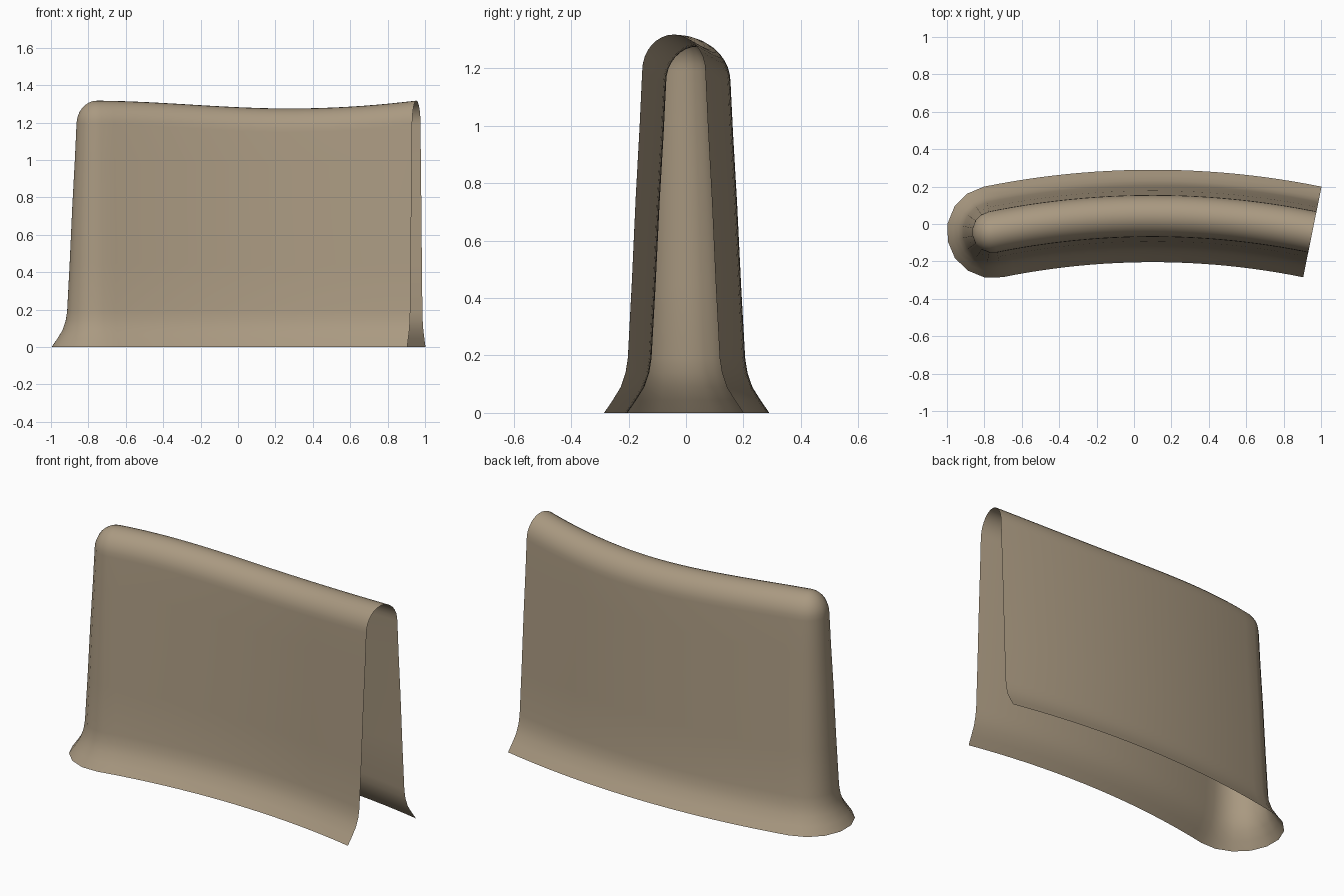
import bpy, bmesh, math
from mathutils import Vector

if "Cube" in bpy.data.objects:
    bpy.data.objects.remove(bpy.data.objects["Cube"])

# Curved wall: plan arc, end angle, arc centre
R, CX, CY = 4.3, 0.1, -4.257
A = math.radians(11.45)
STEPS, CAP = 24, 8
TOP, DIP, LOW_X = 1.317, 0.042, 0.27

# Half width and height of the cross-section: flared foot, tapered wall, round crest
profile = [(0.247, 0), (0.216, 0.045), (0.188, 0.09), (0.171, 0.14), (0.163, 0.19),
           (0.149, 0.45), (0.135, 0.75), (0.121, 1.0), (0.112, 1.19)]
for k in range(1, 9):
    t = k / 8 * math.pi / 2
    profile.append((0.112 * math.cos(t), 1.19 + (TOP - 1.19) * math.sin(t)))


def dip(x):
    """Sag of the crest along the wall."""
    if x > LOW_X:
        return DIP * (1 - min(1, (x - LOW_X) / 0.68) ** 2)
    t = max(0, min(1, (x + 0.78) / (LOW_X + 0.78)))
    return DIP * t * t * (3 - 2 * t)


def radial(a):
    return Vector((math.sin(a), math.cos(a), 0))


# Columns: back side, rounded left end, front side
columns = []
angles = [A - 2 * A * i / STEPS for i in range(STEPS + 1)]
for a in angles:
    columns.append((a, radial(a)))
for k in range(1, CAP):
    columns.append((-A, radial(-A - math.pi * k / CAP)))
for a in reversed(angles):
    columns.append((a, -radial(a)))

bm = bmesh.new()
grid = []
for a, d in columns:
    p = Vector((CX, CY, 0)) + radial(a) * R
    sag = dip(p.x)
    grid.append([bm.verts.new(p + d * w + Vector((0, 0, z - sag * max(0, min(1, (z - 0.2) / 0.99)))))
                 for w, z in profile])
for c, n in zip(grid, grid[1:]):
    for j in range(len(profile) - 1):
        bm.faces.new((c[j], n[j], n[j + 1], c[j + 1]))
bmesh.ops.remove_doubles(bm, verts=bm.verts, dist=0.0005)

mesh = bpy.data.meshes.new("curved_wall")
bm.to_mesh(mesh)
bm.free()
wall = bpy.data.objects.new("curved_wall", mesh)
bpy.context.collection.objects.link(wall)

# Sandy colour
mat = bpy.data.materials.new("sand")
mat.diffuse_color = (0.40, 0.32, 0.22, 1)
mat.use_nodes = True
mat.node_tree.nodes["Principled BSDF"].inputs["Base Color"].default_value = mat.diffuse_color
mesh.materials.append(mat)

bpy.context.view_layer.objects.active = wall
wall.select_set(True)
bpy.ops.object.shade_smooth_by_angle(angle=math.radians(40))
